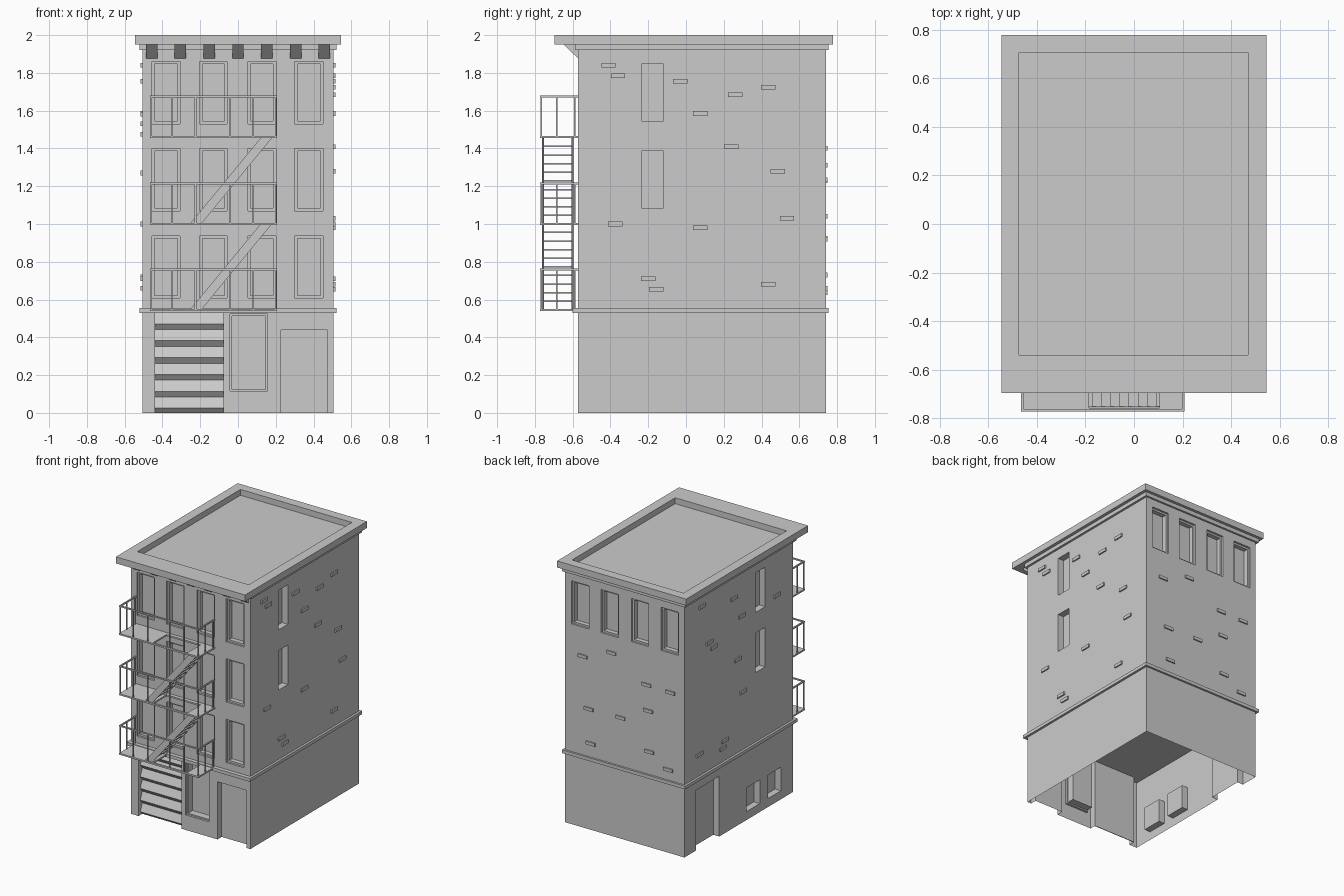
import bpy, bmesh
from mathutils import Vector

cube = bpy.data.objects.get("Cube")
if cube:
    bpy.data.objects.remove(cube, do_unlink=True)

grey = bpy.data.materials.new("plain_grey")
grey.use_nodes = True
COL = (0.6, 0.6, 0.6, 1)
grey.diffuse_color = COL
grey.node_tree.nodes["Principled BSDF"].inputs["Base Color"].default_value = COL

X, Y0, Y1, TOP = 0.505, -0.572, 0.74, 1.95


def finish(name, bm):
    me = bpy.data.meshes.new(name)
    bm.to_mesh(me)
    bm.free()
    me.materials.append(grey)
    ob = bpy.data.objects.new(name, me)
    bpy.context.scene.collection.objects.link(ob)
    return ob


def add_box(bm, x0, x1, y0, y1, z0, z1):
    vs = bmesh.ops.create_cube(bm, size=1)["verts"]
    for v in vs:
        v.co = ((x0 + x1) / 2 + v.co.x * (x1 - x0),
                (y0 + y1) / 2 + v.co.y * (y1 - y0),
                (z0 + z1) / 2 + v.co.z * (z1 - z0))


def boxes(name, items):
    bm = bmesh.new()
    for it in items:
        add_box(bm, *it)
    return finish(name, bm)


def prism(bm, pts, offset):
    """Closed solid: a flat outline pushed along an offset."""
    a = [bm.verts.new(p) for p in pts]
    b = [bm.verts.new(Vector(p) + Vector(offset)) for p in pts]
    faces = [bm.faces.new(a), bm.faces.new(b[::-1])]
    for i in range(len(a)):
        j = (i + 1) % len(a)
        faces.append(bm.faces.new((a[j], a[i], b[i], b[j])))
    bmesh.ops.recalc_face_normals(bm, faces=faces)


def loft(bm, loops, cap=True, skip=None):
    """Join rectangular loops one after another, closing the last."""
    rings = [[bm.verts.new(p) for p in loop] for loop in loops]
    for a, b in zip(rings, rings[1:]):
        for i in range(4):
            if i != skip:
                j = (i + 1) % 4
                bm.faces.new((a[i], a[j], b[j], b[i]))
    if cap:
        bm.faces.new(rings[-1])


def wall(name, start, u, length, openings):
    """Wall sheet with recesses; an opening is (u0, u1, z0, z1, steps, cap)."""
    start, u, up = Vector(start), Vector(u), Vector((0, 0, 1))
    inward = -u.cross(up)
    bm = bmesh.new()

    def P(a, z, d=0):
        return start + u * a + up * z + inward * d

    us = sorted({0, length, *[o[0] for o in openings], *[o[1] for o in openings]})
    zs = sorted({0, TOP, *[o[2] for o in openings], *[o[3] for o in openings]})
    for a, b in zip(us, us[1:]):
        for c, d in zip(zs, zs[1:]):
            m, n = (a + b) / 2, (c + d) / 2
            if not any(o[0] < m < o[1] and o[2] < n < o[3] for o in openings):
                bm.faces.new([bm.verts.new(p) for p in
                              (P(a, c), P(b, c), P(b, d), P(a, d))])
    for a, b, c, d, steps, cap in openings:
        loops = []
        for w, dep in [(0, 0)] + steps:
            loops.append([P(a + w, c + w, dep), P(b - w, c + w, dep),
                          P(b - w, d - w, dep), P(a + w, d - w, dep)])
        loft(bm, loops, cap, 0 if c == 0 else None)
    bmesh.ops.remove_doubles(bm, verts=bm.verts, dist=1e-5)
    return finish(name, bm)


# Walls with recessed windows and doors
FRAMED = [(0, 0.015), (0.014, 0.015), (0.014, 0.05)]
PLAIN = [(0, 0.05)]
COLS = [(-0.455, -0.307), (-0.203, -0.057), (0.053, 0.2), (0.3, 0.45)]
FLOORS = [0.607, 1.07, 1.53]
front = [(a + X, b + X, z, z + 0.33, FRAMED, True) for a, b in COLS for z in FLOORS]
front += [(-0.44 + X, -0.078 + X, 0, 0.53, PLAIN, False),
          (-0.042 + X, 0.155 + X, 0.115, 0.523, [(0, 0.015), (0.01, 0.015), (0.01, 0.07)], True),
          (0.228 + X, 0.473 + X, 0, 0.44, PLAIN, True)]
wall("front_wall", (-X, Y0, 0), (1, 0, 0), 2 * X, front)
wall("back_wall", (X, Y1, 0), (-1, 0, 0), 2 * X,
     [(X - b, X - a, 1.53, 1.86, FRAMED, True) for a, b in COLS])
side = [(-0.235, -0.118, z, z + 0.302, PLAIN, True) for z in (1.085, 1.545)]
wall("left_wall", (X, Y0, 0), (0, 1, 0), Y1 - Y0,
     [(a - Y0, b - Y0, *r) for a, b, *r in side])
side += [(0.32, 0.6, 0, 0.46, PLAIN, True), (-0.17, -0.01, 0.065, 0.245, PLAIN, True),
         (-0.425, -0.267, 0.065, 0.245, PLAIN, True)]
wall("right_wall", (-X, Y1, 0), (0, -1, 0), Y1 - Y0,
     [(Y1 - b, Y1 - a, *r) for a, b, *r in side])

# Slatted garage door
bm = bmesh.new()
pts, step = [], 0.0893
for i in range(6):
    z = 0.53 - i * step
    pts += [(-0.44, Y0 + 0.045, z), (-0.44, Y0 + 0.02, z - step + 0.031)]
pts += [(-0.44, Y0 + 0.045, 0), (-0.44, Y0 + 0.05, 0), (-0.44, Y0 + 0.05, 0.53)]
prism(bm, pts, (0.362, 0, 0))
finish("garage_door", bm)

# Belt course and cornice
boxes("belt_course", [(-0.522, 0.522, -0.602, 0.755, 0.53, 0.555)])
boxes("cornice_band", [(-0.522, 0.522, -0.588, 0.755, 1.92, TOP)])


def rect(x0, x1, y0, y1, z):
    return [(x0, y0, z), (x1, y0, z), (x1, y1, z), (x0, y1, z)]


bm = bmesh.new()
outer, inner = (-0.546, 0.546, -0.695, 0.777), (-0.473, 0.47, -0.54, 0.705)
loft(bm, [rect(*outer, TOP), rect(*outer, 2), rect(*inner, 2), rect(*inner, 1.955)])
bm.faces.new([bm.verts.new(p) for p in rect(*outer, TOP)[::-1]])
finish("roof_cornice", bm)

bm = bmesh.new()
for i in range(-3, 4):
    x = i * 0.1525 - 0.03
    prism(bm, [(x, Y0, 1.877), (x, Y0, TOP), (x, -0.647, TOP)], (0.06, 0, 0))
finish("cornice_brackets", bm)

# Protruding bricks
W, H, D = 0.038, 0.012, 0.01
left = [(-.41, 1.84), (-.36, 1.785), (-.03, 1.755), (.26, 1.685), (.435, 1.725),
        (.075, 1.585), (.24, 1.41), (.485, 1.28), (.535, 1.03), (-.375, 1.0),
        (.075, .98), (-.2, .71), (-.157, .655), (.435, .68)]
right = [(.53, 1.84), (.145, 1.755), (.44, 1.53), (.39, 1.475), (.05, 1.585),
         (.1, 1.27), (.035, 1.0), (.56, .72), (.255, .71), (.28, .66), (-.375, 1.58)]
back = [(.353, 1.31), (.11, 1.4), (-.185, 1.235), (-.387, 1.23), (.303, .92),
        (.034, .925), (-.2, 1.04), (.286, .66), (-.21, .73), (-.37, .635)]
boxes("left_bricks", [(X, X + D, y - W, y + W, z - H, z + H) for y, z in left])
boxes("right_bricks", [(-X - D, -X, y - W, y + W, z - H, z + H) for y, z in right])
boxes("back_bricks", [(x - W, x + W, Y1, Y1 + D, z - H, z + H) for x, z in back])

# Fire escape balconies
PX0, PX1, PY = -0.465, 0.207, -0.772
T = 0.004
for n, z in enumerate((0.545, 1.0, 1.46)):
    lo, hi = z - 0.006, z + 0.006
    boxes(f"balcony_floor_{n + 1}", [
        (PX0, -0.185, PY, Y0, lo, hi), (0.105, PX1, PY, Y0, lo, hi),
        (-0.185, 0.105, PY, -0.757, lo, hi), (-0.185, 0.105, -0.6, Y0, lo, hi)])
    r = z + 0.214
    parts = [(PX0, PX1, PY, PY + 0.01, r - 0.005, r + 0.005)]
    for x in (PX0, PX1 - 0.01):
        parts.append((x, x + 0.01, PY, Y0, r - 0.005, r + 0.005))
        parts += [(x + 0.001, x + 0.009, y - T, y + T, z, r) for y in (-0.685, -0.59)]
    for x in (-0.458, -0.35, -0.225, -0.04, 0.08, 0.2):
        parts.append((x - T, x + T, PY + 0.001, PY + 0.009, z, r))
    boxes(f"balcony_railing_{n + 1}", parts)

# Stair flights
for n, z in enumerate((0.545, 1.0)):
    bm = bmesh.new()
    rise = 0.456
    for y in (-0.762, -0.606):
        prism(bm, [(-0.255, y, z), (-0.195, y, z), (0.18, y, z + rise),
                   (0.12, y, z + rise)], (0, 0.01, 0))
    for i in range(1, 10):
        t = i / 10
        x, h = -0.225 + 0.375 * t, z + rise * t
        add_box(bm, x - 0.022, x + 0.022, -0.755, -0.6, h - 0.004, h + 0.004)
    finish(f"stair_flight_{n + 1}", bm)
